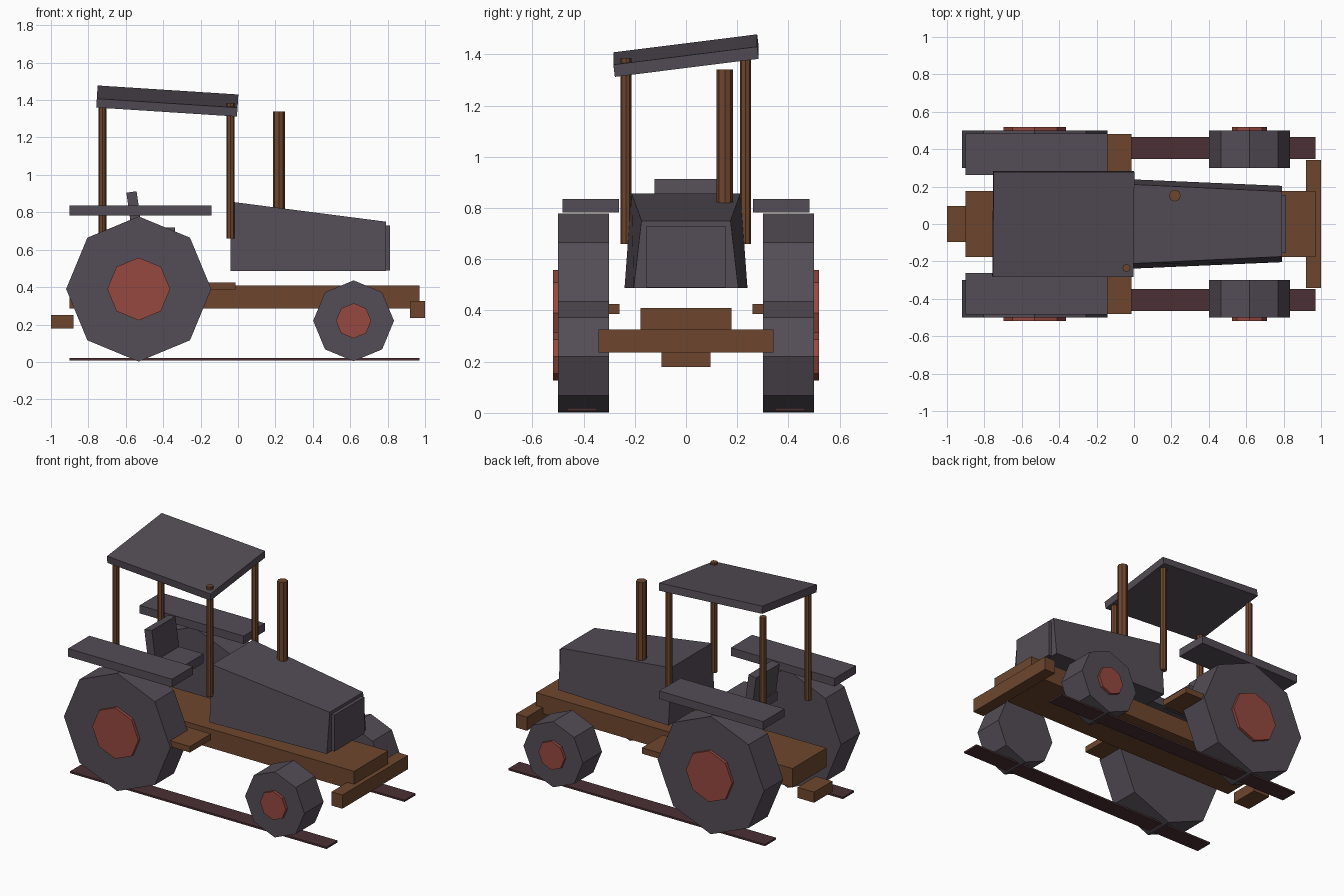
import bpy, bmesh, math
from mathutils import Matrix, Euler

if "Cube" in bpy.data.objects:
    bpy.data.objects.remove(bpy.data.objects["Cube"])


def material(name, rgb):
    m = bpy.data.materials.new(name)
    m.diffuse_color = (*rgb, 1)
    m.use_nodes = True
    m.node_tree.nodes["Principled BSDF"].inputs["Base Color"].default_value = m.diffuse_color
    return m


GREY = material("dark_grey", (0.088, 0.073, 0.092))
BROWN = material("brown", (0.155, 0.062, 0.027))
RED = material("hub_red", (0.30, 0.066, 0.050))
TRACK = material("dark_maroon", (0.070, 0.030, 0.034))


def finish(bm, name, mat):
    bmesh.ops.recalc_face_normals(bm, faces=bm.faces[:])
    me = bpy.data.meshes.new(name)
    bm.to_mesh(me)
    bm.free()
    me.materials.append(mat)
    ob = bpy.data.objects.new(name, me)
    bpy.context.collection.objects.link(ob)
    return ob


def box(name, x, y, z, mat, rot=(0, 0, 0)):
    """Box from (min, max) ranges, optionally rotated about its centre."""
    bm = bmesh.new()
    bmesh.ops.create_cube(bm, size=1)
    size = [r[1] - r[0] for r in (x, y, z)]
    centre = [(r[0] + r[1]) / 2 for r in (x, y, z)]
    bm.transform(Matrix.Translation(centre) @ Euler(rot).to_matrix().to_4x4()
                 @ Matrix.Diagonal((*size, 1)))
    return finish(bm, name, mat)


def cylinder(name, centre, radius, depth, mat, along_y=False):
    bm = bmesh.new()
    bmesh.ops.create_cone(bm, cap_ends=True, segments=8,
                          radius1=radius, radius2=radius, depth=depth)
    turn = Matrix.Rotation(math.pi / 2 if along_y else 0, 4, 'X')
    bm.transform(Matrix.Translation(centre) @ turn)
    return finish(bm, name, mat)


# Frame, bumper and hitch
box("chassis", (-0.90, 0.97), (-0.177, 0.177), (0.285, 0.41), BROWN)
box("front_bumper", (0.92, 1.0), (-0.342, 0.342), (0.235, 0.325), BROWN)
box("rear_hitch", (-1.0, -0.88), (-0.095, 0.095), (0.18, 0.25), BROWN)

# Tapered hood: rear and front cross-sections joined by faces
bm = bmesh.new()
rings = []
for x, low, high, top in ((-0.04, 0.24, 0.213, 0.857), (0.79, 0.204, 0.174, 0.75)):
    rings.append([bm.verts.new(p) for p in
                  ((x, -low, 0.487), (x, low, 0.487), (x, high, top), (x, -high, top))])
for ring in rings:
    bm.faces.new(ring)
for i in range(4):
    j = (i + 1) % 4
    bm.faces.new((rings[0][i], rings[0][j], rings[1][j], rings[1][i]))
finish(bm, "hood", GREY)
box("grille", (0.785, 0.812), (-0.155, 0.155), (0.49, 0.73), GREY)
cylinder("exhaust_pipe", (0.218, 0.152, 1.07), 0.032, 0.54, BROWN)

# Seat
box("seat_cushion", (-0.58, -0.337), (-0.123, 0.123), (0.66, 0.72), GREY)
box("seat_back", (-0.58, -0.525), (-0.123, 0.123), (0.665, 0.91), GREY,
    rot=(0, math.radians(-8), 0))

# Canopy on four posts, roof tilted both ways
for px, end in ((-0.725, "rear"), (-0.04, "front")):
    for py, side in ((-0.235, "right"), (0.232, "left")):
        cylinder(f"{end}_{side}_post", (px, py, 1.0225), 0.0215, 0.725, BROWN)
box("roof", (-0.755, -0.001), (-0.283, 0.283), (1.371, 1.419), GREY,
    rot=(0.125, 0.064, 0))

# Parts repeated on both sides
for s, side in ((-1, "right"), (1, "left")):
    def span(a, b):
        return tuple(sorted((s * a, s * b)))

    for end, x, z, r, hub in (("rear", -0.531, 0.39, 0.388, 0.168),
                              ("front", 0.618, 0.22, 0.216, 0.094)):
        cylinder(f"{end}_{side}_wheel", (x, s * 0.4, z), r, 0.2, GREY, True)
        cylinder(f"{end}_{side}_hub", (x, s * 0.509, z), hub, 0.02, RED, True)
    box(f"{side}_fender", (-0.90, -0.143), span(0.262, 0.483), (0.783, 0.836), GREY)
    box(f"{side}_step", (-0.25, -0.014), span(0.26, 0.48), (0.387, 0.426), BROWN)
    box(f"{side}_ground_track", (-0.90, 0.97), span(0.348, 0.464), (0.008, 0.02), TRACK)
